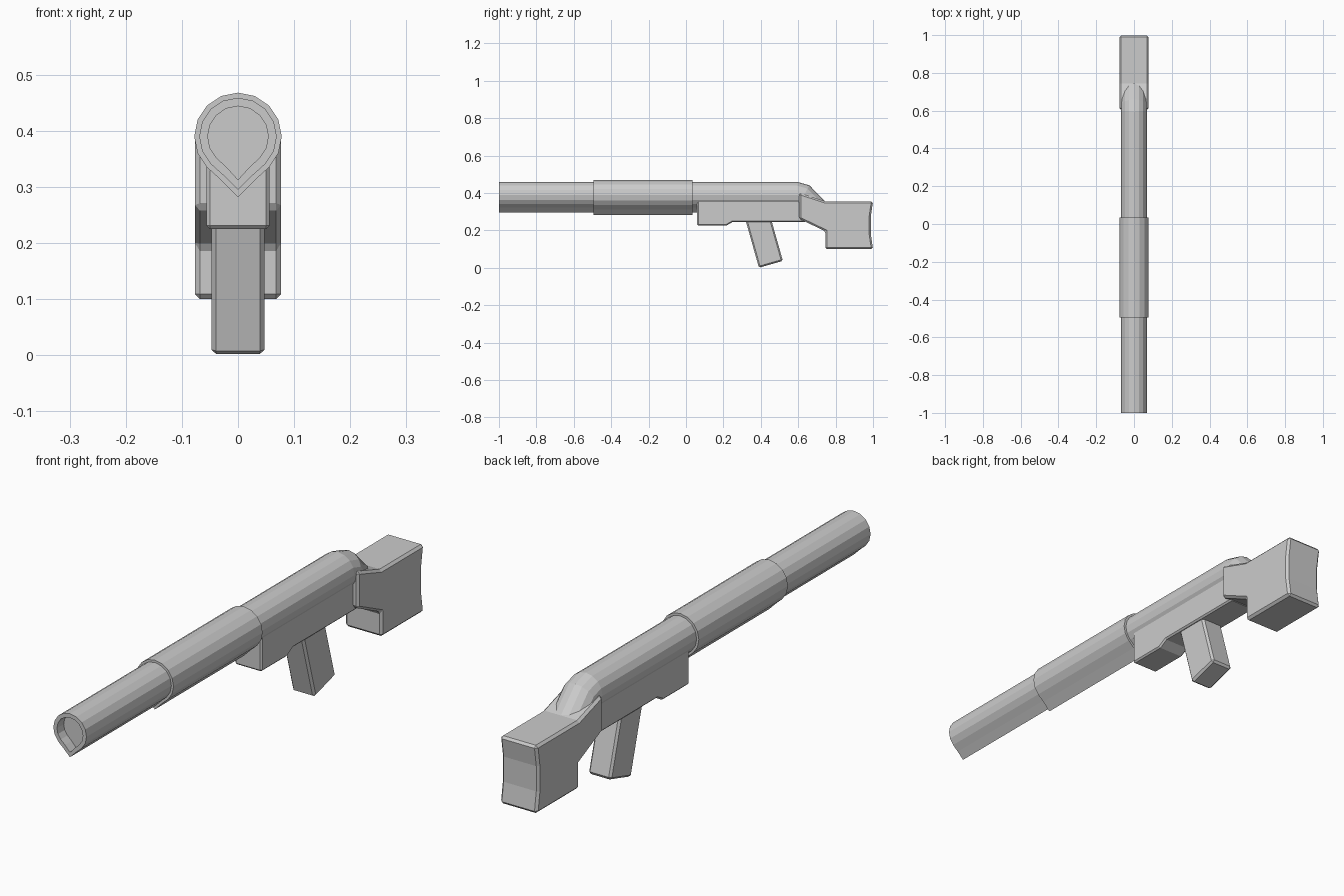
import bpy, bmesh, math

if "Cube" in bpy.data.objects:
    bpy.data.objects.remove(bpy.data.objects["Cube"])

SIDES = 16


def make_object(name, bm, bevel=0.0):
    bmesh.ops.recalc_face_normals(bm, faces=bm.faces)
    mesh = bpy.data.meshes.new(name)
    bm.to_mesh(mesh)
    bm.free()
    obj = bpy.data.objects.new(name, mesh)
    bpy.context.collection.objects.link(obj)
    if bevel:
        mod = obj.modifiers.new("edge_chamfer", 'BEVEL')
        mod.width = bevel
        mod.segments = 1
        mod.limit_method = 'ANGLE'
        mod.angle_limit = math.radians(30)
    return obj


def teardrop(r, tip):
    """Round section whose lowest point is pulled down into a keel."""
    pts = []
    for i in range(SIDES):
        a = 2 * math.pi * i / SIDES
        x, h = r * math.sin(a), r * math.cos(a)
        if i == SIDES // 2:
            h = -tip
        elif abs(i - SIDES // 2) == 1:
            h -= (tip - r) * 0.2
        pts.append((x, h))
    return pts


def tube(name, rings):
    """Loft rings of (y, z, tilt in degrees, radius, keel depth), capped at both ends."""
    bm = bmesh.new()
    loops = []
    for y, z, tilt, r, tip in rings:
        t = math.radians(tilt)
        loops.append([bm.verts.new((x, y + h * math.sin(t), z + h * math.cos(t)))
                      for x, h in teardrop(r, tip)])
    for a, b in zip(loops, loops[1:]):
        for i in range(SIDES):
            j = (i + 1) % SIDES
            bm.faces.new((a[i], a[j], b[j], b[i]))
    bm.faces.new(loops[0])
    bm.faces.new(loops[-1])
    return make_object(name, bm)


def plate(name, profile, half_width, bevel):
    """Extrude a side profile of (y, z) points across x."""
    bm = bmesh.new()
    face = bm.faces.new([bm.verts.new((-half_width, y, z)) for y, z in profile])
    new = bmesh.ops.extrude_face_region(bm, geom=[face])["geom"]
    bmesh.ops.translate(bm, vec=(2 * half_width, 0, 0),
                        verts=[v for v in new if isinstance(v, bmesh.types.BMVert)])
    return make_object(name, bm, bevel)


# Barrel with shallow muzzle recess and drooping rear end
tube("barrel", [
    (-0.96, 0.39, 0, 0.054, 0.077),
    (-1.00, 0.39, 0, 0.054, 0.077),
    (-1.00, 0.39, 0, 0.069, 0.095),
    (0.595, 0.39, 0, 0.069, 0.095),
    (0.627, 0.38, 28, 0.069, 0.085),
    (0.690, 0.312, 50, 0.069, 0.069),
])

# Thicker sleeve around the barrel
tube("barrel_sleeve", [
    (-0.495, 0.39, 0, 0.078, 0.108),
    (0.035, 0.39, 0, 0.078, 0.108),
])

# Receiver body with a deeper front section
plate("receiver", [(0.06, 0.36), (0.06, 0.225), (0.215, 0.225), (0.25, 0.245),
                   (0.64, 0.245), (0.64, 0.36)], 0.056, 0.006)

# Slanted hand grip
plate("grip", [(0.317, 0.26), (0.39, 0.0), (0.518, 0.037), (0.455, 0.26)],
      0.047, 0.008)

# Shoulder stock with concave butt
plate("stock", [(0.605, 0.40), (0.605, 0.262), (0.745, 0.195), (0.745, 0.10),
                (1.0, 0.10), (0.988, 0.18), (0.988, 0.275), (1.0, 0.355),
                (0.745, 0.355), (0.69, 0.373)], 0.077, 0.009)
